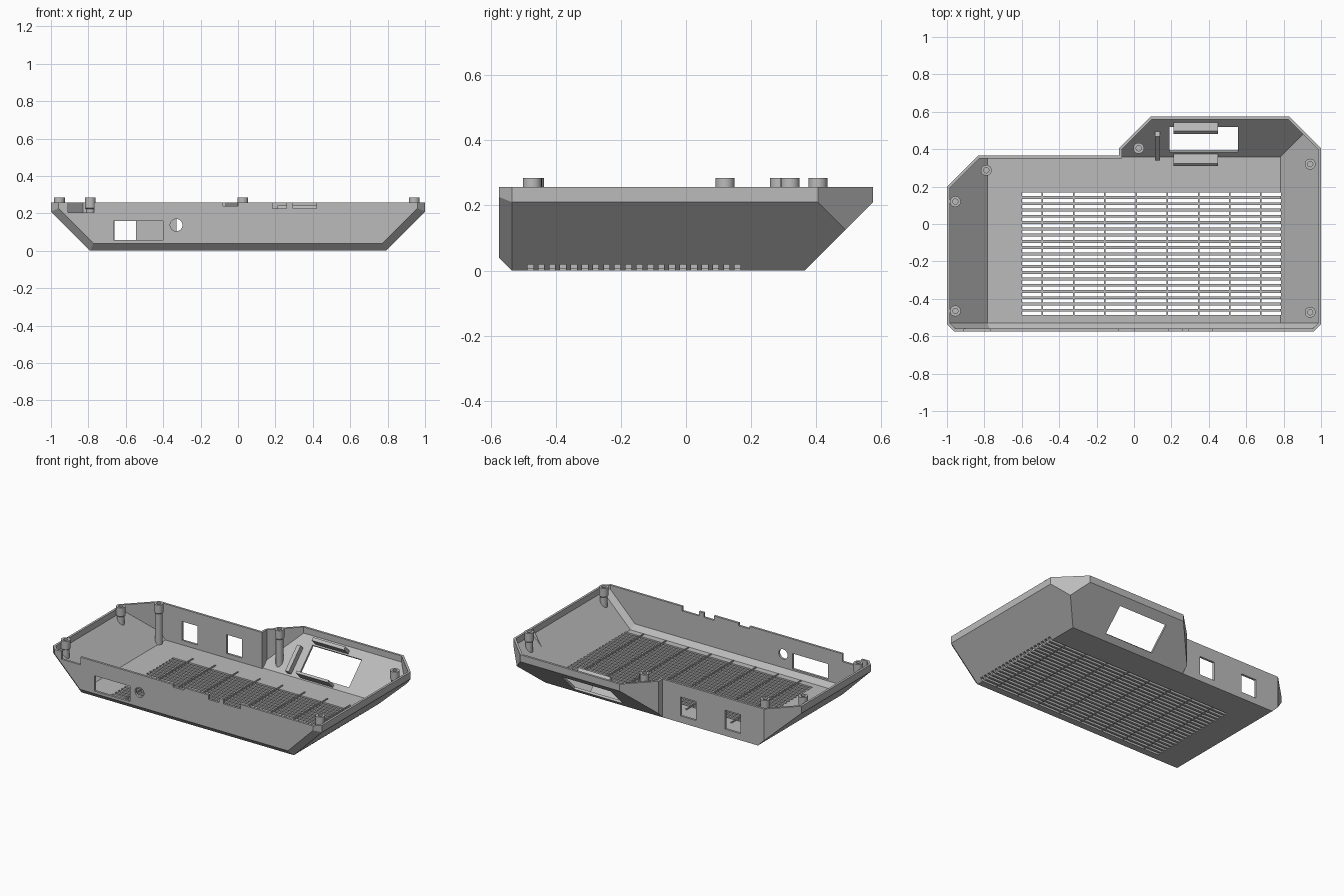
import bpy, bmesh, math
from mathutils import Vector, Matrix

if "Cube" in bpy.data.objects:
    bpy.data.objects.remove(bpy.data.objects["Cube"])

grey = bpy.data.materials.new("case_grey")
grey.diffuse_color = (0.5, 0.5, 0.5, 1)
grey.use_nodes = True
grey.node_tree.nodes["Principled BSDF"].inputs["Base Color"].default_value = grey.diffuse_color
T = 0.015          # wall thickness
TOP = 0.257        # rim height


def add_object(name, bm):
    bmesh.ops.recalc_face_normals(bm, faces=bm.faces)
    mesh = bpy.data.meshes.new(name)
    bm.to_mesh(mesh)
    bm.free()
    mesh.materials.append(grey)
    obj = bpy.data.objects.new(name, mesh)
    bpy.context.collection.objects.link(obj)
    return obj


def add_box(bm, lo, hi):
    lo, hi = Vector(lo), Vector(hi)
    m = Matrix.Translation((lo + hi) / 2) @ Matrix.Diagonal((*(hi - lo), 1))
    bmesh.ops.create_cube(bm, size=1, matrix=m)


def add_tilted(bm, centre, size):
    # box lying on the 45 degree rear slope
    m = Matrix.Translation(centre) @ Matrix.Rotation(math.pi / 4, 4, 'X') @ Matrix.Diagonal((*size, 1))
    bmesh.ops.create_cube(bm, size=1, matrix=m)


def clip(bm, planes, inset):
    # keep the part of the solid behind every plane
    for point, normal in planes:
        n = Vector(normal).normalized()
        res = bmesh.ops.bisect_plane(bm, geom=bm.verts[:] + bm.edges[:] + bm.faces[:], dist=1e-6,
                                     plane_co=Vector(point) - n * inset, plane_no=n, clear_outer=True)
        edges = [e for e in res['geom_cut'] if isinstance(e, bmesh.types.BMEdge) and e.is_boundary]
        if edges:
            bmesh.ops.contextual_create(bm, geom=edges)


# Planes shared by the tray and the rear bay
SIDES = [((0, 0, 0), (0, 0, -1))]
for s in (-1, 1):
    SIDES += [((s, 0, 0), (s, 0, 0)), ((s * 0.79, 0, 0), (s, 0, -1))]
TRAY = SIDES + [((0, -0.575, 0), (0, -1, 0)), ((0, -0.535, 0), (0, -1, -1)),
                ((0, 0.365, 0), (0, 1, 0)), ((-1, 0.20, 0), (-1, 1, 0))]
for s in (-1, 1):
    TRAY += [((s, -0.535, 0), (s, -1, 0)), ((s * 0.79, -0.535, 0), (s, -math.sqrt(2), -1))]
BAY = SIDES + [((0, 0.575, 0), (0, 1, 0)), ((0, 0.365, 0), (0, 1, -1)), ((-0.08, 0, 0), (-1, 0, 0)),
               ((1, 0.405, 0), (1, 1, 0)), ((-0.08, 0.405, 0), (-1, 1, 0))]


def solid(name, planes, inset, y0, top):
    bm = bmesh.new()
    add_box(bm, (-1.2, y0, -0.2), (1.2, 0.8, top))
    clip(bm, planes, inset)
    return add_object(name, bm)


def boolean(obj, cutter, op):
    mod = obj.modifiers.new(op, 'BOOLEAN')
    mod.operation, mod.solver, mod.object = op, 'EXACT', cutter
    dg = bpy.context.evaluated_depsgraph_get()
    obj.data = bpy.data.meshes.new_from_object(obj.evaluated_get(dg))
    obj.modifiers.clear()
    bpy.data.objects.remove(cutter)


# Hollow shell
shell = solid("case_shell", TRAY, 0, -0.8, TOP)
boolean(shell, solid("bay_outer", BAY, 0, 0.2, TOP), 'UNION')
boolean(shell, solid("tray_hollow", TRAY, T, -0.8, 0.5), 'DIFFERENCE')
boolean(shell, solid("bay_hollow", BAY, T, 0.22, 0.5), 'DIFFERENCE')

# Vent slots in the floor
bm = bmesh.new()
for i in range(20):
    y = -0.478 + i * 0.0335
    add_box(bm, (-0.6, y - 0.009, -0.05), (0.81, y + 0.009, 0.018))
boolean(shell, add_object("vent_cutter", bm), 'DIFFERENCE')

# Wall openings and rim notches
bm = bmesh.new()
add_box(bm, (-0.665, -0.65, 0.057), (-0.40, -0.5, 0.16))
for x in (-0.66, -0.33):
    add_box(bm, (x, 0.3, 0.045), (x + 0.115, 0.45, 0.172))
for x0, x1, z in ((-0.91, -0.77, 0.205), (-0.08, 0.0, 0.24), (0.185, 0.26, 0.227), (0.295, 0.42, 0.227)):
    add_box(bm, (x0, -0.65, z), (x1, -0.553, 0.4))
bmesh.ops.create_cone(bm, cap_ends=True, segments=24, radius1=0.033, radius2=0.033, depth=0.15,
                      matrix=Matrix.Translation((-0.33, -0.575, 0.137)) @ Matrix.Rotation(math.pi / 2, 4, 'X'))
add_tilted(bm, (0.3725, 0.458, 0.103), (0.365, 0.19, 0.12))
boolean(shell, add_object("opening_cutter", bm), 'DIFFERENCE')

# Thin ribs crossing the vents
bm = bmesh.new()
for i in range(8):
    x = -0.49 + i * 0.167
    add_box(bm, (x - 0.004, -0.52, 0.005), (x + 0.004, 0.22, 0.021))
add_object("vent_ribs", bm)

# Clips and plate around the sloped window
bm = bmesh.new()
add_tilted(bm, (0.33, 0.345, 0.051), (0.24, 0.016, 0.08))
add_tilted(bm, (0.33, 0.513, 0.212), (0.24, 0.022, 0.065))
add_tilted(bm, (0.125, 0.422, 0.097), (0.026, 0.18, 0.05))
add_object("window_clips", bm)


# Screw posts: stem, collar and blind hole
def post(x, y, planes):
    bm = bmesh.new()
    profile = [(0, -0.1), (0.023, -0.1), (0.023, 0.222), (0.029, 0.228), (0.029, 0.285),
               (0.014, 0.285), (0.014, 0.21), (0, 0.21)]
    vs = [bm.verts.new((r, 0, z)) for r, z in profile]
    es = [bm.edges.new(p) for p in zip(vs, vs[1:])]
    bmesh.ops.spin(bm, geom=vs + es, cent=(0, 0, 0), axis=(0, 0, 1), angle=math.tau, steps=24)
    bmesh.ops.remove_doubles(bm, verts=bm.verts, dist=1e-5)
    bmesh.ops.translate(bm, verts=bm.verts, vec=(x, y, 0))
    clip(bm, planes, 0.004)
    obj = add_object("screw_post", bm)
    bpy.ops.object.select_all(action='DESELECT')
    obj.select_set(True)
    bpy.context.view_layer.objects.active = obj
    bpy.ops.object.shade_smooth_by_angle(angle=math.radians(30))


for x, y in ((-0.79, 0.287), (-0.955, 0.12), (-0.955, -0.465), (0.942, -0.472), (0.942, 0.32)):
    post(x, y, TRAY)
post(0.025, 0.405, BAY)
